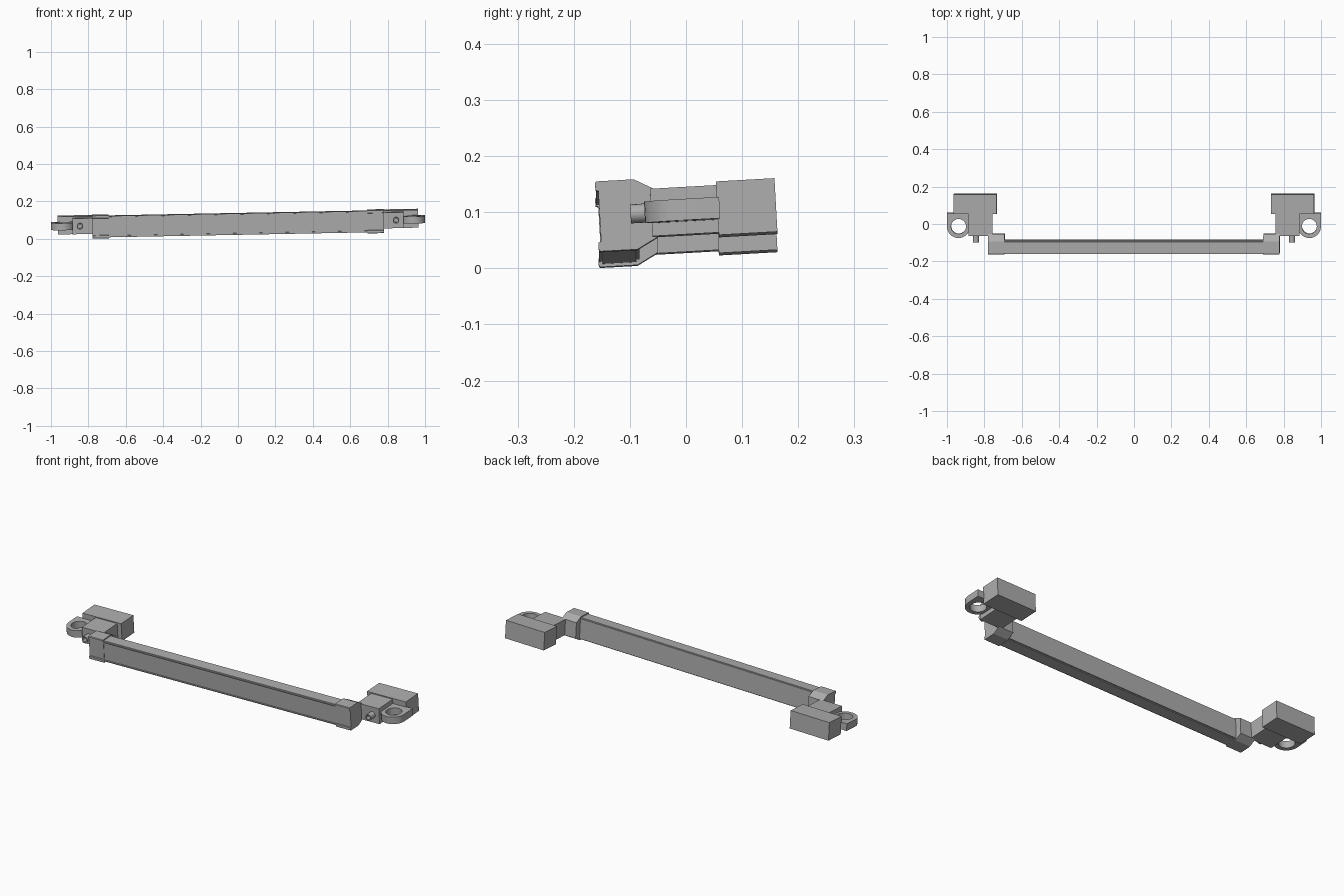
import bpy, bmesh, math
from mathutils import Matrix, Vector

cube = bpy.data.objects.get("Cube")
if cube:
    bpy.data.objects.remove(cube)

grey = bpy.data.materials.new("plain grey")
grey.use_nodes = True
colour = (0.42, 0.42, 0.42, 1)
grey.diffuse_color = colour
grey.node_tree.nodes["Principled BSDF"].inputs["Base Color"].default_value = colour

# The whole assembly leans slightly about its middle height
MID = 0.0865
PIVOT = Vector((0, 0, MID))
TILT = (Matrix.Translation(PIVOT) @ Matrix.Rotation(-0.019, 4, 'Y')
        @ Matrix.Rotation(0.056, 4, 'X') @ Matrix.Translation(-PIVOT))


def prism(name, loops, axis, lo, hi, smooth=False):
    """Extrude an outline (plus optional holes) along x, y or z."""
    def place(a, b):
        return {'x': (lo, a, b), 'y': (a, lo, b), 'z': (a, b, lo)}[axis]
    bm = bmesh.new()
    for loop in loops:
        vs = [bm.verts.new(place(*p)) for p in loop]
        for i, v in enumerate(vs):
            bm.edges.new((v, vs[i - 1]))
    bmesh.ops.triangle_fill(bm, edges=bm.edges[:], use_beauty=True)
    ext = bmesh.ops.extrude_face_region(bm, geom=bm.faces[:], use_keep_orig=True)
    moved = [g for g in ext["geom"] if isinstance(g, bmesh.types.BMVert)]
    step = Vector([hi - lo if a == axis else 0 for a in "xyz"])
    bmesh.ops.translate(bm, verts=moved, vec=step)
    bmesh.ops.recalc_face_normals(bm, faces=bm.faces[:])
    bmesh.ops.dissolve_limit(bm, angle_limit=0.01, verts=bm.verts[:], edges=bm.edges[:])
    bm.transform(TILT)
    mesh = bpy.data.meshes.new(name)
    bm.to_mesh(mesh)
    bm.free()
    mesh.materials.append(grey)
    obj = bpy.data.objects.new(name, mesh)
    bpy.context.collection.objects.link(obj)
    if smooth:
        bpy.ops.object.select_all(action='DESELECT')
        obj.select_set(True)
        bpy.context.view_layer.objects.active = obj
        bpy.ops.object.shade_smooth_by_angle(angle=math.radians(35))
    return obj


def rect(a0, a1, b0, b1):
    return [(a0, b0), (a1, b0), (a1, b1), (a0, b1)]


def arc(cx, cy, r, start, end, n):
    return [(cx + r * math.cos(start + (end - start) * i / n),
             cy + r * math.sin(start + (end - start) * i / n)) for i in range(n + 1)]


def circle(cx, cy, r, n=24):
    return arc(cx, cy, r, 0, math.tau, n)[:-1]


def symmetric(upper):
    """Complete a (y, height above middle) profile with its lower half."""
    return [(y, MID + h) for y, h in upper] + [(y, MID - h) for y, h in reversed(upper)]


# Long bar with a recessed front panel and stepped back edges
bar = symmetric([(-0.152, 0.041), (-0.152, 0.048), (-0.158, 0.048), (-0.158, 0.053),
                 (-0.153, 0.053), (-0.152, 0.057), (-0.092, 0.057), (-0.091, 0.053),
                 (-0.086, 0.053)])
prism("bar", [bar], 'x', -0.7, 0.7)

cap = symmetric([(-0.154, 0.045), (-0.159, 0.047), (-0.159, 0.060), (-0.156, 0.0625),
                 (-0.090, 0.0625), (-0.052, 0.042)])

for s, side in ((1, "left"), (-1, "right")):
    def span(a, b):
        return sorted((s * a, s * b))

    # End cap tapering back towards the bracket
    prism(side + "_end_cap", [cap], 'x', *span(0.692, 0.779))

    # Bracket between cap and rear block
    prism(side + "_bracket", [rect(*span(0.757, 0.885), 0.044, 0.1285)],
          'y', -0.062, 0.06)

    # Rear block
    prism(side + "_rear_block", [rect(*span(0.733, 0.964), 0.038, 0.1335)],
          'y', 0.056, 0.1605)

    # Mounting lug with a rounded front and a bolt hole
    outline = ([(0.878, 0.06), (1.0, 0.06)]
               + arc(0.938, -0.012, 0.062, 0, -math.pi, 16))
    loops = [[(s * x, y) for x, y in loop]
             for loop in (outline, circle(0.938, -0.012, 0.04))]
    prism(side + "_lug", loops, 'z', 0.067, 0.105, smooth=True)

    # Hollow pin on the bracket front
    cx = s * 0.845
    prism(side + "_pin", [circle(cx, MID, 0.017, 16), circle(cx, MID, 0.011, 16)],
          'y', -0.099, -0.06, smooth=True)
